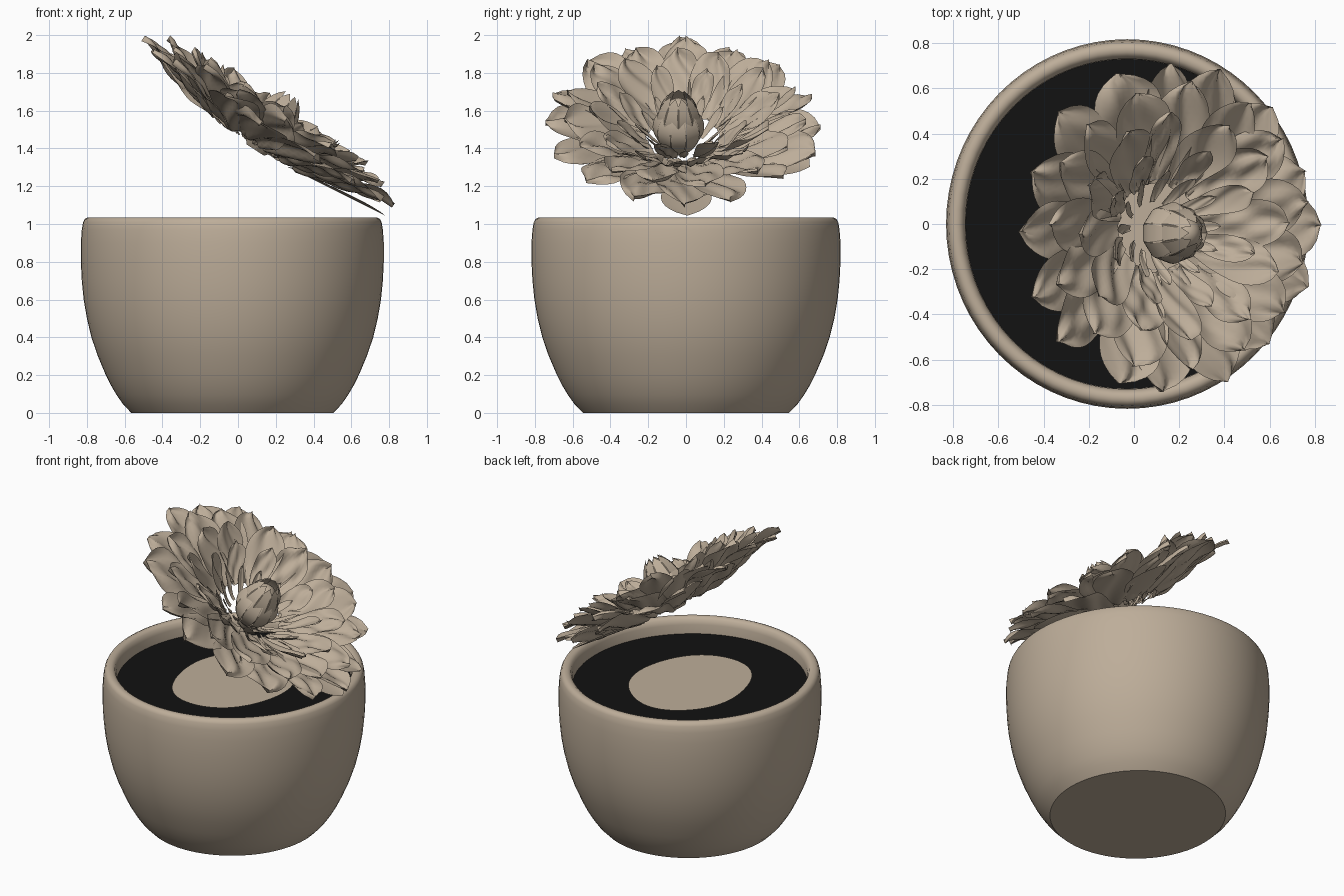
import bpy, bmesh, math, random
from mathutils import Vector, Matrix

if "Cube" in bpy.data.objects:
    bpy.data.objects.remove(bpy.data.objects["Cube"])

random.seed(5)


def material(name, col):
    m = bpy.data.materials.new(name)
    m.diffuse_color = (*col, 1)
    m.use_nodes = True
    m.node_tree.nodes["Principled BSDF"].inputs["Base Color"].default_value = m.diffuse_color
    return m


CLAY = material("warm beige", (0.51, 0.42, 0.32))
DARK = material("black soil", (0.006, 0.006, 0.006))


def make_object(name, bm, mat, normals=True):
    if normals:
        bmesh.ops.recalc_face_normals(bm, faces=bm.faces)
    me = bpy.data.meshes.new(name)
    bm.to_mesh(me)
    bm.free()
    me.materials.append(mat)
    for p in me.polygons:
        p.use_smooth = True
    ob = bpy.data.objects.new(name, me)
    bpy.context.collection.objects.link(ob)
    return ob


def shade(ob, angle):
    bpy.ops.object.select_all(action='DESELECT')
    ob.select_set(True)
    bpy.context.view_layer.objects.active = ob
    bpy.ops.object.shade_smooth_by_angle(angle=math.radians(angle))


# --- pot: one revolved profile (radius, height), closed at both ends
PX = -0.03
profile = [(0.535, 0), (0.578, 0.045), (0.613, 0.095), (0.645, 0.15), (0.672, 0.205),
           (0.714, 0.305), (0.746, 0.40), (0.770, 0.50), (0.787, 0.60), (0.797, 0.70),
           (0.802, 0.80), (0.802, 0.90), (0.797, 0.97), (0.790, 1.01), (0.781, 1.027),
           (0.765, 1.035), (0.745, 1.035), (0.727, 1.022), (0.717, 0.99), (0.715, 0.90)]
N = 72
bm = bmesh.new()
rings = []
for r, z in profile:
    rings.append([bm.verts.new((PX + r * math.cos(2 * math.pi * i / N),
                                1.02 * r * math.sin(2 * math.pi * i / N), z)) for i in range(N)])
for a, b in zip(rings, rings[1:]):
    for i in range(N):
        j = (i + 1) % N
        bm.faces.new((a[i], a[j], b[j], b[i]))
bm.faces.new(rings[0])
bm.faces.new(rings[-1])
shade(make_object("pot", bm, CLAY), 38)


# --- soil disc and the pale patch lying on it
def disc(name, rx, ry, z, wobble, mat):
    bm = bmesh.new()
    vs = []
    for i in range(N):
        a = 2 * math.pi * i / N
        k = 1 + wobble * (math.sin(3 * a + 1) + 0.6 * math.sin(5 * a))
        vs.append(bm.verts.new((PX + rx * k * math.cos(a), ry * k * math.sin(a), z)))
    f = bm.faces.new(vs)
    f.normal_update()
    if f.normal.z < 0:
        f.normal_flip()
    make_object(name, bm, mat, False)


disc("soil", 0.717, 0.73, 0.93, 0, DARK)
disc("soil_patch", 0.35, 0.43, 0.937, 0.015, CLAY)

# --- flower frame: tilted towards +x, slightly narrower in y
BUD = Matrix.Translation((0.13, -0.04, 1.45)) @ Matrix.Rotation(math.radians(33), 4, 'Y')
PETALS = (Matrix.Translation((0.105, -0.015, 1.455)) @ Matrix.Rotation(math.radians(33.5), 4, 'Y')
          @ Matrix.Diagonal((1, 0.93, 1, 1)))


def petal(bm, frame, ang, path, width, cup, ripple, nt=16, ns=10):
    """Rippled pointed leaf; path(t) gives (radius, height) along its midline."""
    rad = Vector((math.cos(ang), math.sin(ang), 0))
    tan = Vector((-math.sin(ang), math.cos(ang), 0))
    p1, p2 = random.uniform(0, 6.28), random.uniform(0, 6.28)
    k1, k2 = random.uniform(3, 6) * random.choice((-1, 1)), random.uniform(5, 8)
    twist = random.uniform(-0.3, 0.3) * (ripple > 0)
    grid = []
    for i in range(nt + 1):
        t = i / nt
        r, h = path(t)
        w = width * 0.57 * (0.45 + 0.95 * t) * max(0.0, 1 - t ** 3.8) ** 0.8
        row = []
        for j in range(ns + 1):
            s = 2 * j / ns - 1
            fold = ripple * (math.sin(7 * t + k1 * s + p1) + 0.6 * math.sin(11 * t - k2 * s + p2))
            fold *= 0.4 + 0.6 * t * (1.4 - t)
            up = h + cup * s * s * w + twist * s * w + fold
            co = rad * r + tan * (s * w) + Vector((0, 0, up))
            row.append(bm.verts.new(frame @ co))
        grid.append(row)
    for a, b in zip(grid, grid[1:]):
        for j in range(ns):
            bm.faces.new((a[j], b[j], b[j + 1], a[j + 1]))


def whorl(name, count, r0, r1, h0, h1, width, cup, ripple, phase=0.0, curve=1.3, droop=0.0):
    bm = bmesh.new()
    for i in range(count):
        a = 2 * math.pi * (i + phase + random.uniform(-0.12, 0.12)) / count
        re = r1 * random.uniform(0.97, 1.02)
        he = h1 + random.uniform(-0.02, 0.02)

        def path(t):
            return r0 + (re - r0) * t, h0 + (he - h0) * t ** curve - droop * t ** 6
        petal(bm, PETALS, a, path, width * random.uniform(0.94, 1.08), cup, ripple)
    bmesh.ops.remove_doubles(bm, verts=bm.verts, dist=1e-5)
    make_object(name, bm, CLAY, False)


# --- petal layers, outermost first
whorl("outer_petals", 16, 0.26, 0.79, -0.03, 0.13, 0.29, 0.1, 0.02, 0.0, 1.2, 0.04)
whorl("second_petals", 15, 0.22, 0.69, -0.01, 0.18, 0.26, 0.15, 0.02, 0.5, 1.2, 0.02)
whorl("third_petals", 12, 0.21, 0.55, 0.0, 0.21, 0.22, 0.2, 0.019, 0.2)
whorl("inner_petals", 8, 0.20, 0.40, 0.0, 0.20, 0.13, 0.3, 0.012, 0.6)
whorl("thin_petals", 12, 0.12, 0.27, -0.04, 0.11, 0.05, 0.3, 0.005, 0.1)

# --- two smooth petals hanging below the rest
bm = bmesh.new()
for ang in (0.03, 1.15):
    petal(bm, PETALS, ang, lambda t: (0.30 + 0.49 * t, -0.03 + 0.06 * t), 0.28, 0.1, 0)
make_object("hanging_petals", bm, CLAY, False)


# --- closed bud: narrow leaves bending in over the centre
def bud_ring(name, count, rmax, h0, h1, width, phase):
    bm = bmesh.new()

    def path(t):
        return 0.02 + rmax * math.sin(math.pi * (0.08 + 0.84 * t)) ** 0.9, h0 + (h1 - h0) * t
    for i in range(count):
        petal(bm, BUD, 2 * math.pi * (i + phase) / count, path, width, 0, 0, 12, 4)
    bmesh.ops.remove_doubles(bm, verts=bm.verts, dist=1e-5)
    make_object(name, bm, CLAY, False)


bud_ring("bud_outer_leaves", 10, 0.11, -0.07, 0.22, 0.085, 0.0)
bud_ring("bud_inner_leaves", 9, 0.09, -0.05, 0.28, 0.08, 0.5)

# --- solid bud core
bm = bmesh.new()
bmesh.ops.create_uvsphere(bm, u_segments=20, v_segments=12, radius=1,
                          matrix=BUD @ Matrix.Translation((0, 0, 0.09)) @ Matrix.Diagonal((0.095, 0.095, 0.16, 1)))
make_object("bud_core", bm, CLAY)
